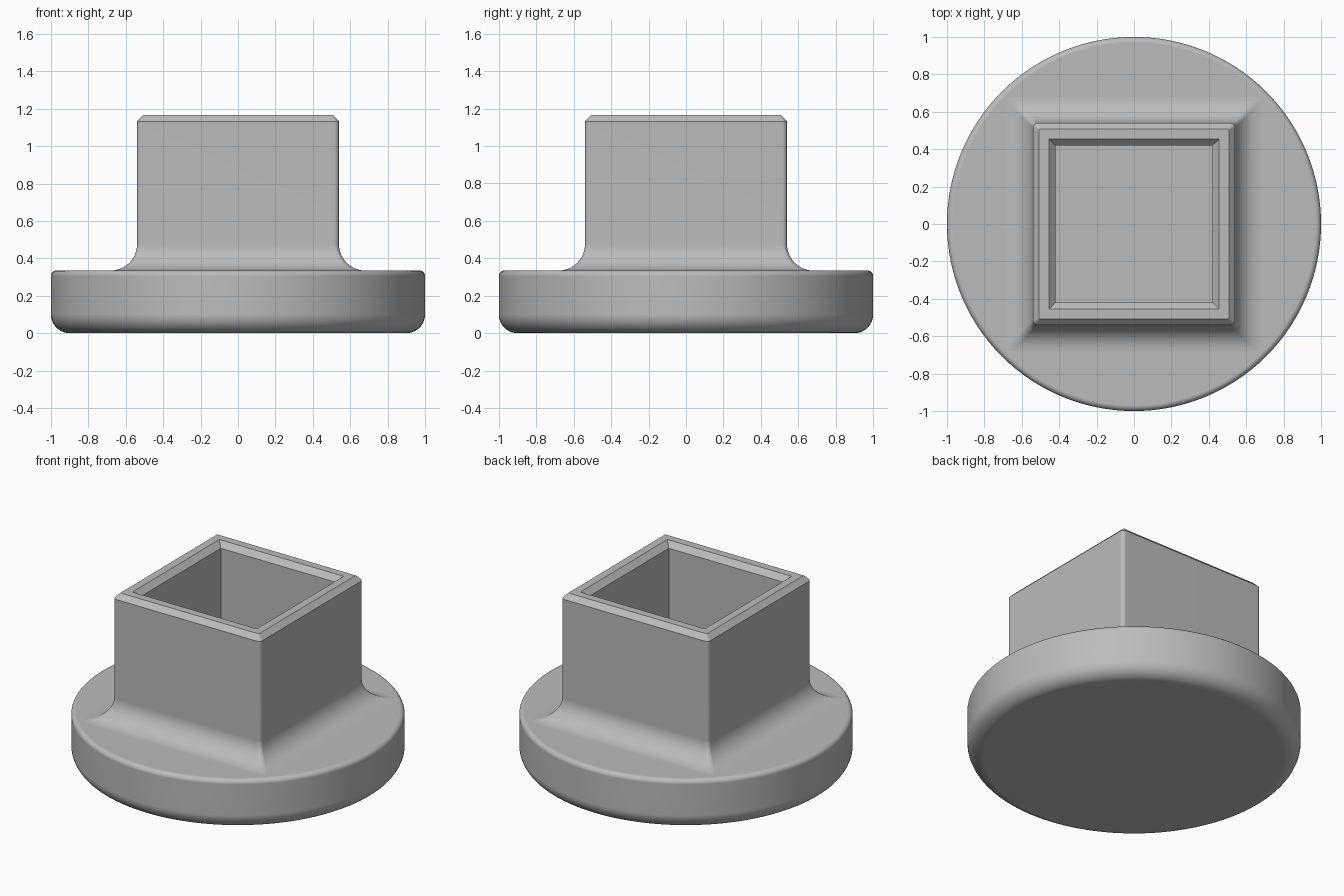
import bpy, bmesh
from math import sin, cos, pi, radians

cube = bpy.data.objects.get("Cube")
if cube:
    bpy.data.objects.remove(cube, do_unlink=True)

FLANGE_TOP, TOP = 0.335, 1.165
POST, FILLET, CHAMFER = 0.54, 0.14, 0.033

grey = bpy.data.materials.new("plain grey")
grey.use_nodes = True
colour = (0.5, 0.5, 0.5, 1)
grey.diffuse_color = colour
grey.node_tree.nodes["Principled BSDF"].inputs["Base Color"].default_value = colour


def arc(cx, cz, r, start, end, steps):
    angles = [radians(start + (end - start) * i / steps) for i in range(steps + 1)]
    return [(cx + r * cos(a), cz + r * sin(a)) for a in angles]


def circle_ring(r, z, sides=128):
    return [(r * cos(2 * pi * i / sides), r * sin(2 * pi * i / sides), z)
            for i in range(sides)]


def square_ring(half, z, corner, steps=4):
    """Square outline with rounded corners."""
    c = half - corner
    ring = []
    for k, (sx, sy) in enumerate([(1, 1), (-1, 1), (-1, -1), (1, -1)]):
        for x, y in arc(sx * c, sy * c, corner, 90 * k, 90 * k + 90, steps):
            ring.append((x, y, z))
    return ring


def loft(name, rings, capped):
    """Skin a stack of equal rings, optionally closing both ends."""
    bm = bmesh.new()
    loops = [[bm.verts.new(p) for p in ring] for ring in rings]
    for low, high in zip(loops, loops[1:]):
        for i in range(len(low)):
            j = (i + 1) % len(low)
            bm.faces.new((low[i], low[j], high[j], high[i]))
    if capped:
        bm.faces.new(loops[0][::-1])
        bm.faces.new(loops[-1])
    bmesh.ops.remove_doubles(bm, verts=bm.verts, dist=0.00001)
    mesh = bpy.data.meshes.new(name)
    bm.to_mesh(mesh)
    bm.free()
    mesh.materials.append(grey)
    obj = bpy.data.objects.new(name, mesh)
    bpy.context.collection.objects.link(obj)
    bpy.ops.object.select_all(action="DESELECT")
    obj.select_set(True)
    bpy.context.view_layer.objects.active = obj
    bpy.ops.object.shade_smooth_by_angle(angle=radians(30))
    obj.modifiers.new("even_shading", "WEIGHTED_NORMAL").keep_sharp = True


# Round flange: large fillet below, small one above
profile = arc(0.9, 0.1, 0.1, -90, 0, 10) + arc(0.97, FLANGE_TOP - 0.03, 0.03, 0, 90, 6)
loft("flange", [circle_ring(r, z) for r, z in profile], True)

# Square socket: flared foot, straight wall, chamfered rim, hollow inside
foot = arc(POST + FILLET, FLANGE_TOP + FILLET, FILLET, 270, 180, 12)
rings = [square_ring(h, z, 0.025) for h, z in foot]
rings += [square_ring(POST, TOP - CHAMFER, 0.025),
          square_ring(POST - CHAMFER, TOP, 0.003)]
rings += [square_ring(h, z, 0) for h, z in
          [(0.455, TOP), (0.42, TOP - 0.035), (0.42, FLANGE_TOP)]]
loft("square_socket", rings, False)
